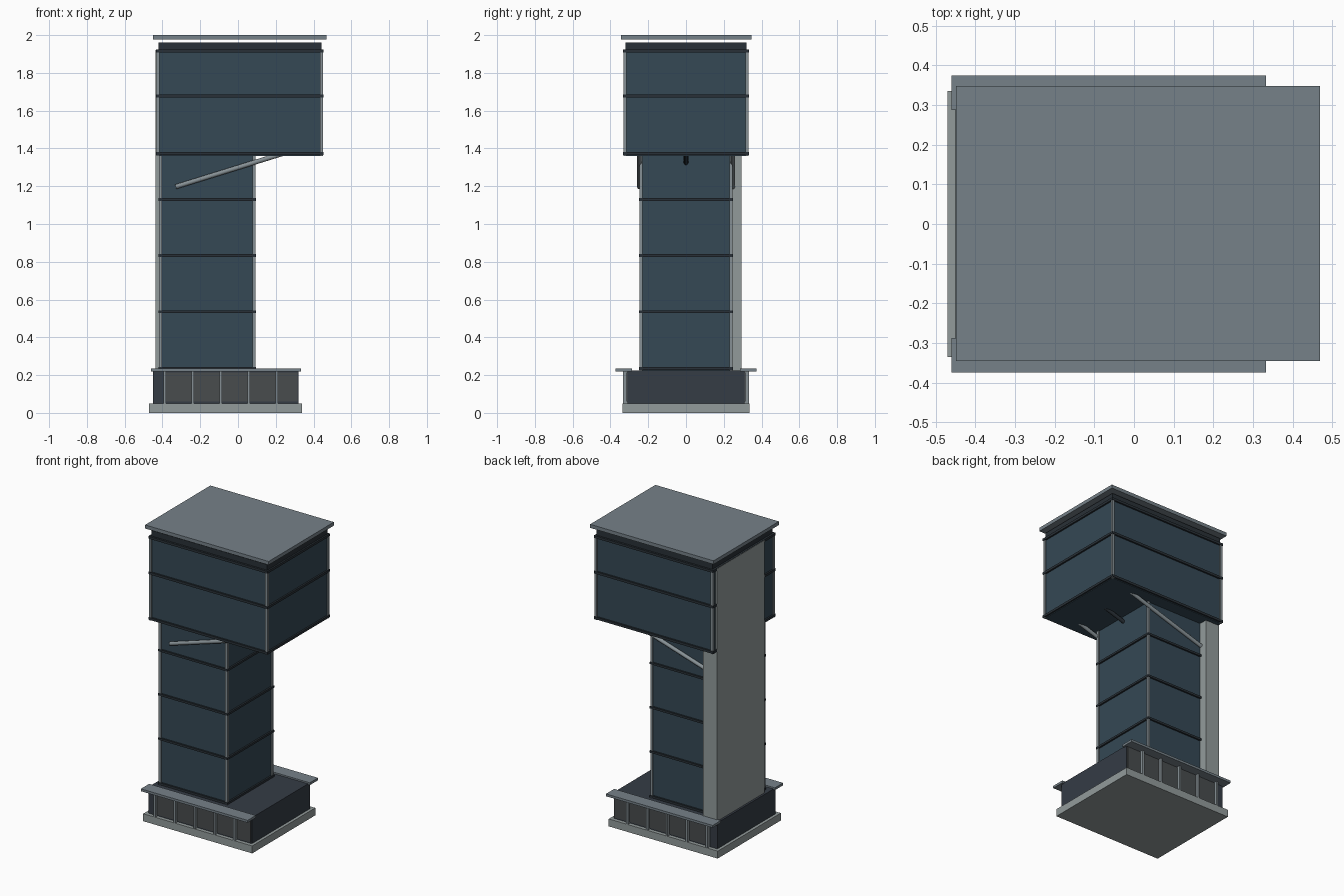
import bpy
from mathutils import Vector

if "Cube" in bpy.data.objects:
    bpy.data.objects.remove(bpy.data.objects["Cube"])


def mat(name, r, g, b):
    m = bpy.data.materials.new(name)
    m.diffuse_color = (r, g, b, 1)
    m.use_nodes = True
    m.node_tree.nodes["Principled BSDF"].inputs["Base Color"].default_value = m.diffuse_color
    return m


GLASS = mat("blue_glass", 0.035, 0.065, 0.09)
DARK = mat("dark_metal", 0.022, 0.03, 0.038)
PODIUM = mat("podium_cladding", 0.035, 0.045, 0.06)
PANEL = mat("grey_glazing", 0.065, 0.072, 0.075)
STONE = mat("concrete", 0.29, 0.33, 0.33)
STEEL = mat("light_steel", 0.24, 0.28, 0.3)
ROOF = mat("roof_metal", 0.18, 0.22, 0.25)


def box(name, x, y, z, m):
    """Box from (min, max) pairs on each axis."""
    bpy.ops.mesh.primitive_cube_add(size=1, location=[(a + b) / 2 for a, b in (x, y, z)])
    o = bpy.context.object
    o.name = name
    o.scale = [b - a for a, b in (x, y, z)]
    bpy.ops.object.transform_apply(location=False, rotation=False, scale=True)
    o.data.materials.append(m)
    return o


def rod(name, p, q, r, m):
    """Round rod between two points."""
    p, q = Vector(p), Vector(q)
    bpy.ops.mesh.primitive_cylinder_add(vertices=12, radius=r, depth=(q - p).length, location=(p + q) / 2)
    o = bpy.context.object
    o.name = name
    o.rotation_euler = (q - p).to_track_quat('Z', 'Y').to_euler()
    o.data.materials.append(m)
    bpy.ops.object.shade_smooth_by_angle()


def glazed_block(name, x, y, z, levels, out, h):
    """Glass volume with corner posts and projecting floor bands."""
    box(name, x, (-y, y), z, GLASS)
    for i, px in enumerate(x):
        for s in (-1, 1):
            box(f"{name}_corner_post", (px - 0.008, px + 0.008),
                (s * y - 0.008, s * y + 0.008), z, STEEL)
    for lv in levels:
        box(f"{name}_floor_band", (x[0] - out, x[1] + out), (-y - out, y + out),
            (lv - h / 2, lv + h / 2), DARK)


# Podium
box("base_plinth", (-0.47, 0.34), (-0.335, 0.335), (0, 0.05), STONE)
box("podium", (-0.45, 0.32), (-0.31, 0.31), (0.05, 0.225), PODIUM)
for s in (-1, 1):
    box("podium_canopy", (-0.46, 0.333), sorted((s * 0.287, s * 0.374)), (0.219, 0.235), ROOF)
    for i in range(5):
        x = -0.387 + i * 0.148
        box("podium_mullion", (x - 0.007, x + 0.007), sorted((s * 0.31, s * 0.334)), (0.05, 0.22), STEEL)
        box("podium_glazing", (x + 0.007, min(x + 0.141, 0.315)),
            sorted((s * 0.305, s * 0.316)), (0.06, 0.215), PANEL)

# Shaft and overhanging head
glazed_block("shaft", (-0.41, 0.085), 0.238, (0.225, 1.365),
             (0.235, 0.535, 0.833, 1.13), 0.011, 0.014)
glazed_block("head", (-0.423, 0.441), 0.322, (1.36, 1.92),
             (1.372, 1.677, 1.916), 0.011, 0.016)

# Lift core slab on the left side
box("lift_core", (-0.436, -0.33), (-0.21, 0.293), (0.225, 1.922), STONE)

# Crown and floating roof plate
box("crown", (-0.42, 0.441), (-0.32, 0.32), (1.92, 1.961), DARK)
box("roof_plate", (-0.449, 0.469), (-0.345, 0.348), (1.976, 2.0), ROOF)

# Raking braces under the overhang
for y in (-0.247, 0, 0.247):
    rod("overhang_brace", (-0.33, y, 1.197), (0.3, y, 1.392), 0.0125, STEEL if y else DARK)
